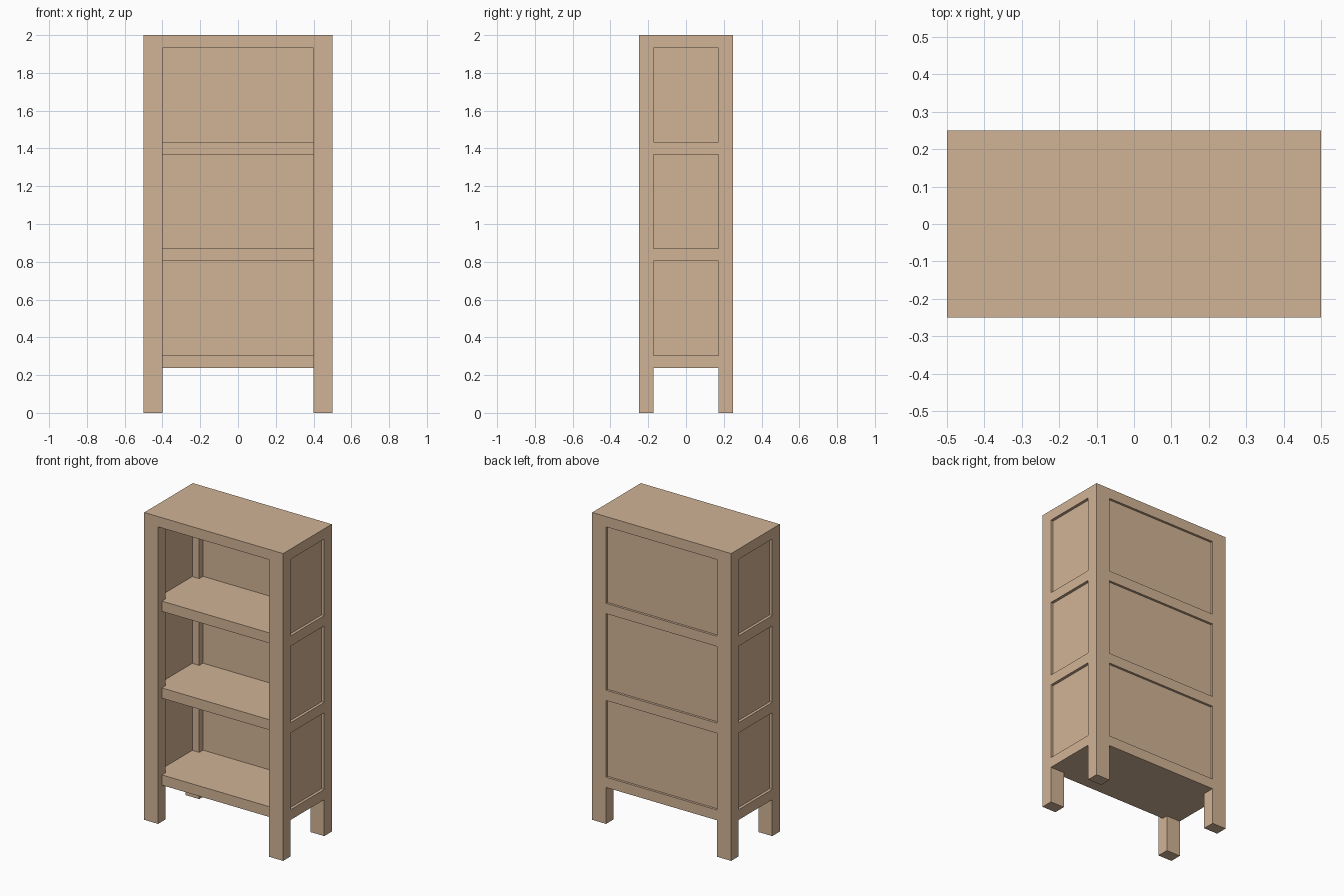
import bpy, bmesh

if "Cube" in bpy.data.objects:
    bpy.data.objects.remove(bpy.data.objects["Cube"])

W, D, H = 0.5, 0.25, 2.0          # half width, half depth, height
PX, PY = 0.4, 0.1725              # inner faces of the posts
IX, IY = 0.45, 0.211              # inner faces of panels / shelf front
T = 0.067                         # board thickness
LEVELS = [0.237, 0.803, 1.368]    # shelf undersides
TOP_Z = H - T

wood = bpy.data.materials.new("wood")
wood.diffuse_color = (0.64, 0.45, 0.30, 1)
wood.use_nodes = True
wood.node_tree.nodes["Principled BSDF"].inputs["Base Color"].default_value = wood.diffuse_color


def prism(name, outline, z0, z1):
    """Extrude a flat counter-clockwise outline from z0 up to z1."""
    bm = bmesh.new()
    base = bm.faces.new([bm.verts.new((x, y, z0)) for x, y in outline])
    ext = bmesh.ops.extrude_face_region(bm, geom=[base], use_keep_orig=True)
    verts = [g for g in ext["geom"] if isinstance(g, bmesh.types.BMVert)]
    bmesh.ops.translate(bm, verts=verts, vec=(0, 0, z1 - z0))
    bmesh.ops.recalc_face_normals(bm, faces=bm.faces)
    mesh = bpy.data.meshes.new(name)
    bm.to_mesh(mesh)
    bm.free()
    mesh.materials.append(wood)
    obj = bpy.data.objects.new(name, mesh)
    bpy.context.collection.objects.link(obj)
    return obj


def box(name, x0, x1, y0, y1, z0, z1):
    x0, x1 = sorted((x0, x1))
    y0, y1 = sorted((y0, y1))
    return prism(name, [(x0, y0), (x1, y0), (x1, y1), (x0, y1)], z0, z1)


# Corner posts that continue down as legs
for sx, side in ((-1, "left"), (1, "right")):
    for sy, end in ((-1, "front"), (1, "back")):
        box(f"{end}_{side}_post", sx * PX, sx * W, sy * PY, sy * D, 0, TOP_Z)

# Top board
box("top_board", -W, W, -D, D, TOP_Z, H)

# Shelves notched round the posts; their side and back edges form the rails
notched = [(-PX, -IY), (PX, -IY), (PX, -PY), (W, -PY), (W, PY), (PX, PY),
           (PX, D), (-PX, D), (-PX, PY), (-W, PY), (-W, -PY), (-PX, -PY)]
for i, z in enumerate(LEVELS, 1):
    prism(f"shelf_{i}", notched, z, z + T)

# Recessed side and back panels in every bay
for i, (z, upper) in enumerate(zip(LEVELS, LEVELS[1:] + [TOP_Z]), 1):
    for sx, side in ((-1, "left"), (1, "right")):
        box(f"{side}_panel_{i}", sx * IX, sx * 0.482, -PY, PY, z + T, upper)
    box(f"back_panel_{i}", -PX, PX, IY, 0.235, z + T, upper)
